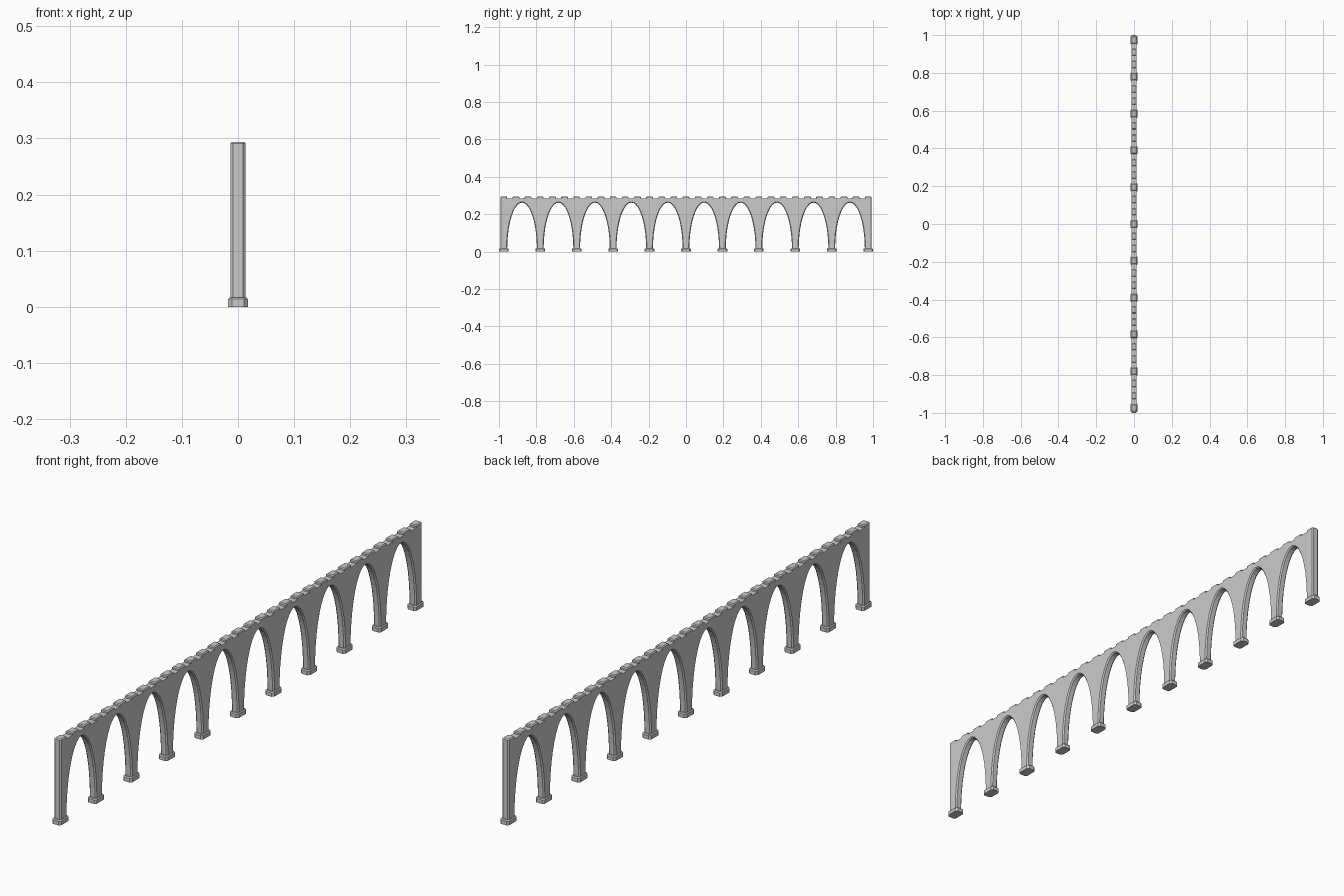
import bpy, bmesh, math

if "Cube" in bpy.data.objects:
    bpy.data.objects.remove(bpy.data.objects["Cube"])

PITCH, PIERS = 0.1948, 11
HALF = PITCH * (PIERS - 1) / 2
PIER = 0.018           # half width of a pier shaft
SPRING, APEX = 0.012, 0.262
WALL_X, SOFFIT_X, CH = 0.0134, 0.009, 0.0042
WALL_TOP, TOP = 0.285, 0.294


def loft(name, rings):
    # Skin a stack of matching closed rings and cap both ends
    bm = bmesh.new()
    loops = [[bm.verts.new(p) for p in r] for r in rings]
    n = len(loops[0])
    for a, b in zip(loops, loops[1:]):
        for i in range(n):
            j = (i + 1) % n
            bm.faces.new((a[i], a[j], b[j], b[i]))
    caps = [bm.faces.new(loops[0][::-1]), bm.faces.new(loops[-1])]
    bmesh.ops.recalc_face_normals(bm, faces=bm.faces)
    bmesh.ops.triangulate(bm, faces=caps)
    me = bpy.data.meshes.new(name)
    bm.to_mesh(me)
    bm.free()
    ob = bpy.data.objects.new(name, me)
    bpy.context.collection.objects.link(ob)
    return ob


def wall_ring(x, d):
    # Outline of the arcade; d widens the arches and trims the ends
    end = HALF + PIER - d
    pts = [(x, end, SPRING), (x, end, WALL_TOP), (x, -end, WALL_TOP), (x, -end, SPRING)]
    a, b, seg = PITCH / 2 - PIER + d, APEX - SPRING + d, 20
    for k in range(PIERS - 1):
        c = -HALF + PITCH * (k + 0.5)
        for i in range(seg + 1):
            t = math.pi * (1 - i / seg)
            pts.append((x, c + a * math.cos(t), SPRING + b * math.sin(t)))
    return pts


def octagon(y, z, hx, hy, c):
    # Rectangle with cut corners
    q = [(hx, hy - c), (hx - c, hy), (c - hx, hy), (-hx, hy - c),
         (-hx, c - hy), (c - hx, -hy), (hx - c, -hy), (hx, c - hy)]
    return [(px, y + py, z) for px, py in q]


# Arcade wall with chamfered arch rims and ends
loft("arcade_wall", [wall_ring(-WALL_X, CH), wall_ring(-SOFFIT_X, 0),
                     wall_ring(SOFFIT_X, 0), wall_ring(WALL_X, CH)])

# Pier bases
for k in range(PIERS):
    y = -HALF + k * PITCH
    loft("pier_base", [octagon(y, 0, 0.0175, 0.026, 0.0065),
                       octagon(y, 0.0135, 0.0175, 0.026, 0.0065),
                       octagon(y, 0.0165, 0.0145, 0.023, 0.0055)])

# Merlons along the top, three per bay
count = 3 * (PIERS - 1)
for k in range(count + 1):
    y = -HALF + k * PITCH / 3
    c = 0.0042 if k in (0, count) else 0.001
    loft("merlon", [octagon(y, WALL_TOP - 0.002, WALL_X, PIER, c),
                    octagon(y, TOP - 0.003, WALL_X, PIER, c),
                    octagon(y, TOP, WALL_X - 0.003, PIER - 0.003, c * 0.8)])
